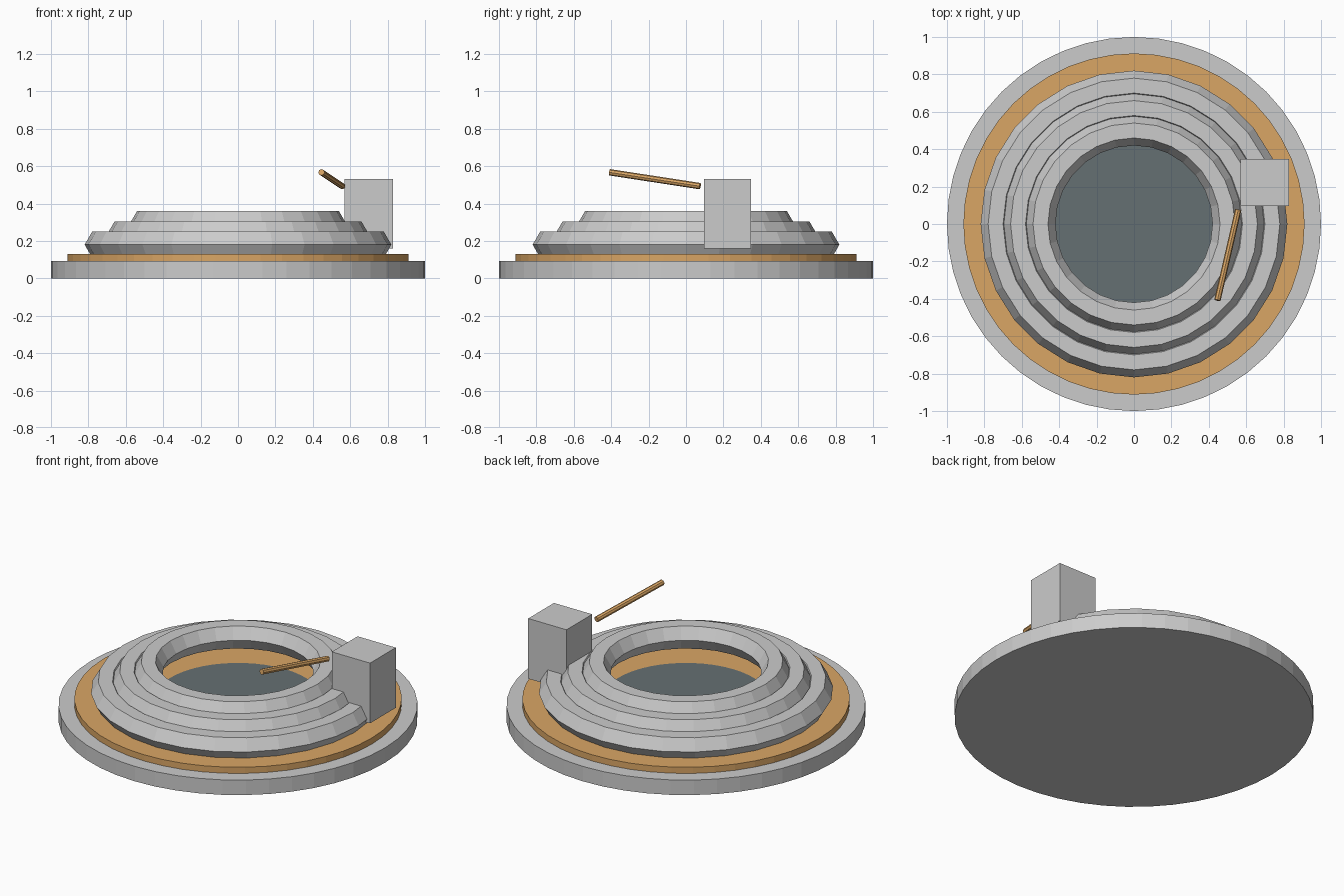
import bpy
import math
from mathutils import Vector

if "Cube" in bpy.data.objects:
    bpy.data.objects.remove(bpy.data.objects["Cube"])


def material(name, rgb):
    m = bpy.data.materials.new(name)
    m.diffuse_color = (*rgb, 1)
    m.use_nodes = True
    m.node_tree.nodes["Principled BSDF"].inputs["Base Color"].default_value = m.diffuse_color
    return m


copper = material("copper", (0.70, 0.38, 0.13))
slate = material("slate", (0.13, 0.16, 0.17))


def finish(name, mat=None):
    ob = bpy.context.object
    ob.name = name
    if mat:
        ob.data.materials.append(mat)
    return ob


def disc(name, radius, z0, z1, sides, mat=None):
    bpy.ops.mesh.primitive_cylinder_add(vertices=sides, radius=radius, depth=z1 - z0,
                                        location=(0, 0, (z0 + z1) / 2))
    return finish(name, mat)


# Stacked round base
disc("base_plate", 1.0, 0.0, 0.092, 48)
disc("copper_disc", 0.912, 0.092, 0.13, 48, copper)
disc("dark_centre", 0.46, 0.12, 0.132, 48, slate)

# Three hexagonal-section rings stepping inward and up
for i in range(3):
    bpy.ops.mesh.primitive_torus_add(major_segments=28, minor_segments=6,
                                     major_radius=0.74 - 0.12 * i, minor_radius=0.08,
                                     location=(0, 0, 0.18 + 0.055 * i))
    finish(f"coil_ring_{i + 1}")

# Block at the side of the rings
bpy.ops.mesh.primitive_cube_add(size=1, location=(0.70, 0.222, 0.345))
bpy.context.object.scale = (0.26, 0.25, 0.37)
finish("side_block")

# Slanted rod by the block
a, b = Vector((0.557, 0.075, 0.493)), Vector((0.446, -0.408, 0.567))
bpy.ops.mesh.primitive_cylinder_add(vertices=8, radius=0.017, depth=(b - a).length,
                                    location=(a + b) / 2)
bpy.context.object.rotation_euler = (b - a).to_track_quat('Z', 'Y').to_euler()
finish("rod", copper)
